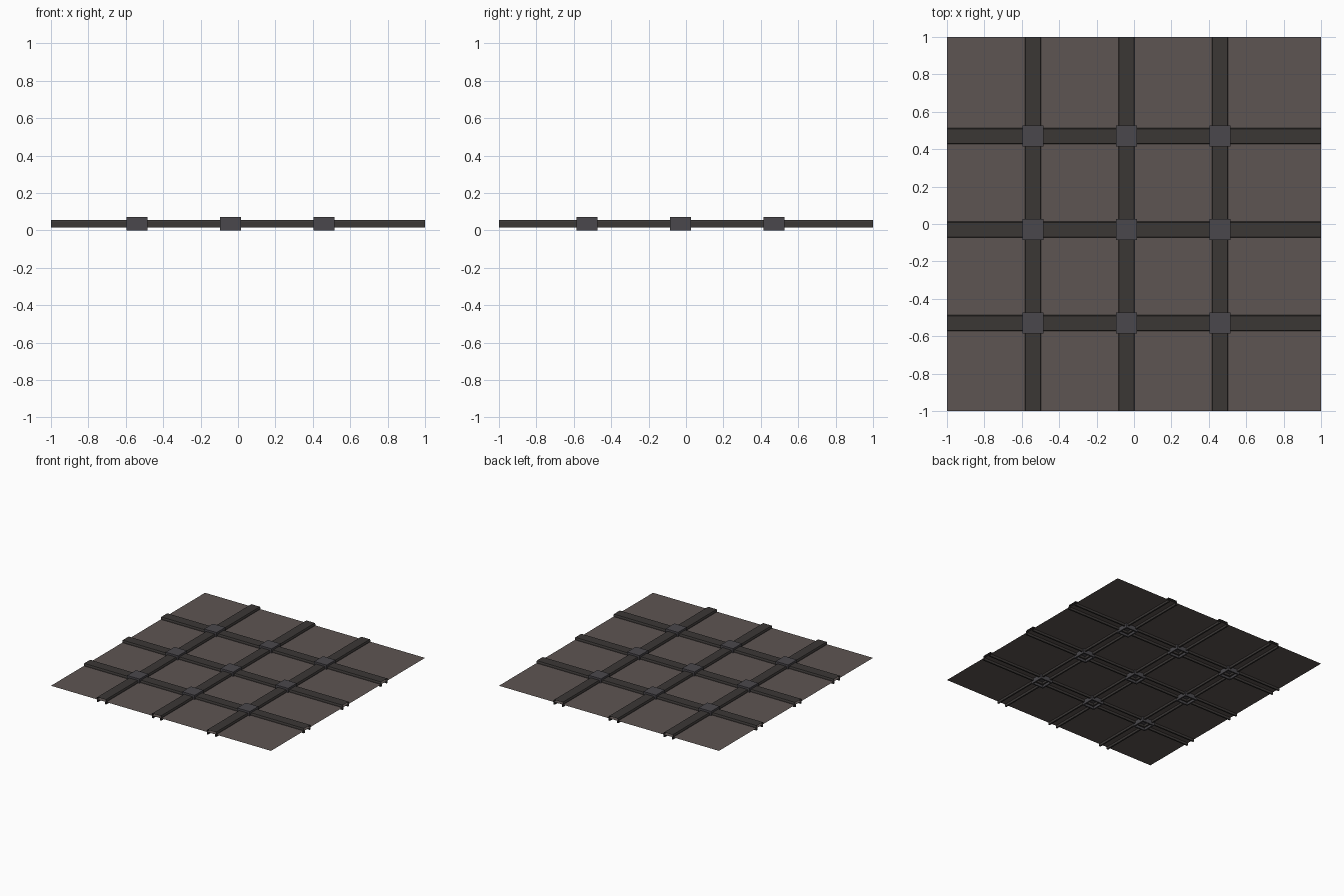
import bpy, bmesh
from mathutils import Vector

if "Cube" in bpy.data.objects:
    bpy.data.objects.remove(bpy.data.objects["Cube"])

XS = (-0.54, -0.04, 0.46)      # bars running along y
YS = (-0.53, -0.03, 0.47)      # bars running along x
MID = 0.036                    # height of the floor sheet


def material(name, rgb):
    m = bpy.data.materials.new(name)
    m.diffuse_color = (*rgb, 1)
    m.use_nodes = True
    m.node_tree.nodes["Principled BSDF"].inputs["Base Color"].default_value = m.diffuse_color
    return m


def finish(bm, name, mat):
    me = bpy.data.meshes.new(name)
    bm.to_mesh(me)
    bm.free()
    me.materials.append(mat)
    ob = bpy.data.objects.new(name, me)
    bpy.context.collection.objects.link(ob)
    return ob


floor_mat = material("floor_brown", (0.11, 0.09, 0.085))
bar_mat = material("bar_dark", (0.043, 0.038, 0.036))
node_mat = material("node_grey", (0.068, 0.064, 0.072))

# thin floor sheet, split into panels
bm = bmesh.new()
bmesh.ops.create_grid(bm, x_segments=4, y_segments=4, size=1)
bmesh.ops.translate(bm, verts=bm.verts, vec=(0, 0, MID))
finish(bm, "floor_sheet", floor_mat)

# channel bar: capped top, two feet hanging below the sheet
half = [(0.031, MID), (0.031, 0.017), (0.043, 0.017), (0.043, 0.046), (0.039, 0.055)]
profile = half + [(-w, z) for w, z in reversed(half)]


def bar(name, offset, along_x):
    bm = bmesh.new()
    rows = []
    for end in (-1, 1):
        rows.append([bm.verts.new((end, offset + w, z) if along_x else (offset + w, end, z))
                     for w, z in profile])
    for i in range(len(profile) - 1):
        quad = (rows[0][i], rows[0][i + 1], rows[1][i + 1], rows[1][i])
        bm.faces.new(quad if along_x else quad[::-1])
    bm.normal_update()
    top = max(bm.faces, key=lambda f: f.calc_center_median().z)
    if top.normal.z < 0:
        bmesh.ops.reverse_faces(bm, faces=bm.faces)
    finish(bm, name, bar_mat)


for i, x in enumerate(XS):
    bar(f"long_bar_{i + 1}", x, False)
for i, y in enumerate(YS):
    bar(f"cross_bar_{i + 1}", y, True)

# square joint blocks at the crossings, recessed underneath
for i, x in enumerate(XS):
    for j, y in enumerate(YS):
        bm = bmesh.new()
        bmesh.ops.create_cube(bm, size=1)
        bmesh.ops.scale(bm, verts=bm.verts, vec=(0.113, 0.113, 0.071))
        bmesh.ops.translate(bm, verts=bm.verts, vec=(x, y, 0.0355))
        bm.normal_update()
        bottom = min(bm.faces, key=lambda f: f.normal.z)
        bmesh.ops.inset_region(bm, faces=[bottom], thickness=0.016)
        for v in bottom.verts:
            v.co += Vector((0, 0, 0.017)) * 0
        ext = bmesh.ops.extrude_discrete_faces(bm, faces=[bottom])["faces"][0]
        for v in ext.verts:
            v.co.z = MID - 0.001
        finish(bm, f"joint_{i + 1}_{j + 1}", node_mat)
